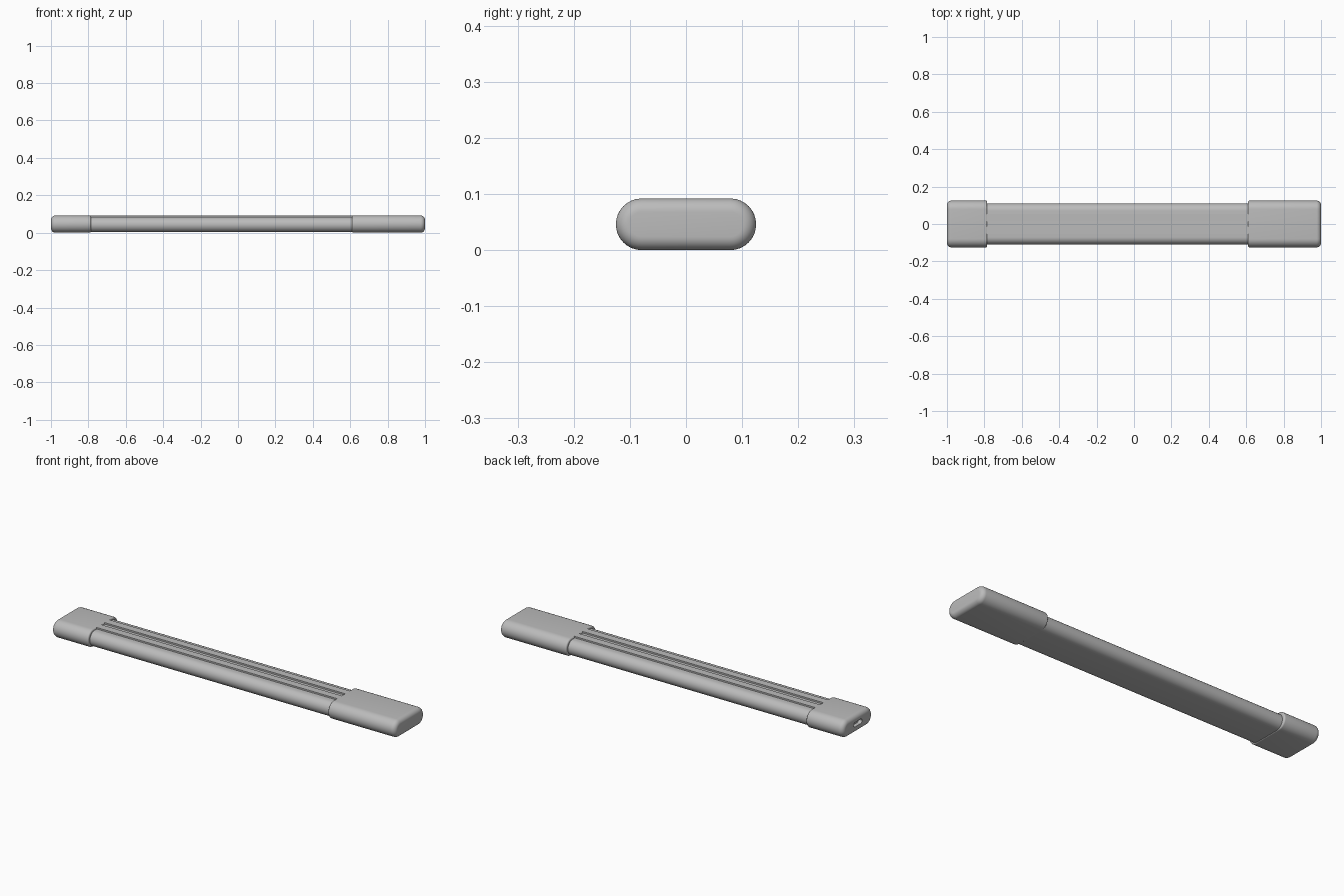
import bpy, bmesh
from math import pi, sin, cos, radians

cube = bpy.data.objects.get("Cube")
if cube:
    bpy.data.objects.remove(cube, do_unlink=True)

grey = bpy.data.materials.new("plain_grey")
grey.use_nodes = True
colour = (0.5, 0.5, 0.5, 1)
grey.diffuse_color = colour
grey.node_tree.nodes["Principled BSDF"].inputs["Base Color"].default_value = colour

MID = 0.046     # height of the centre line
CAP_W, CAP_R = 0.125, 0.046
STEPS = 16


def stadium(half_width, radius, z):
    """Pill-shaped cross-section as (y, z) pairs."""
    pts = []
    for side in (1, -1):
        for i in range(STEPS + 1):
            a = side * pi / 2 - pi / 2 + pi * i / STEPS - pi / 2 * side
            a = (-pi / 2 if side == 1 else pi / 2) + pi * i / STEPS
            pts.append((side * (half_width - radius) + radius * cos(a), z + radius * sin(a)))
    return pts


def loft(name, sections):
    """Skin a row of (x, profile) sections and close both ends."""
    bm = bmesh.new()
    rings = [[bm.verts.new((x, y, z)) for y, z in prof] for x, prof in sections]
    for a, b in zip(rings, rings[1:]):
        n = len(a)
        for i in range(n):
            bm.faces.new((a[i], a[(i + 1) % n], b[(i + 1) % n], b[i]))
    bm.faces.new(rings[0])
    bm.faces.new(rings[-1])
    bmesh.ops.recalc_face_normals(bm, faces=bm.faces)
    mesh = bpy.data.meshes.new(name)
    bm.to_mesh(mesh)
    bm.free()
    mesh.materials.append(grey)
    obj = bpy.data.objects.new(name, mesh)
    bpy.context.collection.objects.link(obj)
    return obj


def cap(name, tip, inner):
    """End cap with a wide rounding at the tip and a small one at the joint."""
    out = 1 if tip > inner else -1
    sections = []
    for end, sign, r in ((tip, out, 0.024), (inner, -out, 0.008)):
        arc = []
        for i in range(9):
            a = pi / 2 * i / 8
            inset = r * (1 - sin(a))
            arc.append((end - sign * r * (1 - cos(a)),
                        stadium(CAP_W - inset, CAP_R - inset, MID)))
        sections += arc if end == tip else arc[::-1]
    return loft(name, sections)


# Long body between the caps
body_profile = stadium(0.11, 0.04, 0.043)
body = loft("body", [(-0.8, body_profile), (0.62, body_profile)])

# Two flat raised rails along the top
rails = []
for side, label in ((1, "back"), (-1, "front")):
    y0, y1 = sorted((side * 0.014, side * 0.053))
    prof = [(y0, 0.07), (y1, 0.07), (y1, 0.091), (y0, 0.091)]
    rails.append(loft(label + "_rail", [(-0.81, prof), (0.63, prof)]))

# End caps
short_cap = cap("short_cap", -1.0, -0.785)
long_cap = cap("long_cap", 1.0, 0.61)

# Shallow socket in the end of the short cap
socket = stadium(0.035, 0.012, MID)
cutter = loft("socket_cutter", [(-1.05, socket), (-0.98, socket)])
cutter.hide_render = True
cutter.hide_viewport = True
cut = short_cap.modifiers.new("socket", "BOOLEAN")
cut.operation = "DIFFERENCE"
cut.solver = "EXACT"
cut.object = cutter

# Smooth shading with sharp edges kept
bpy.ops.object.select_all(action="DESELECT")
for obj in [body, short_cap, long_cap] + rails:
    obj.select_set(True)
bpy.context.view_layer.objects.active = body
bpy.ops.object.shade_smooth_by_angle(angle=radians(35))
